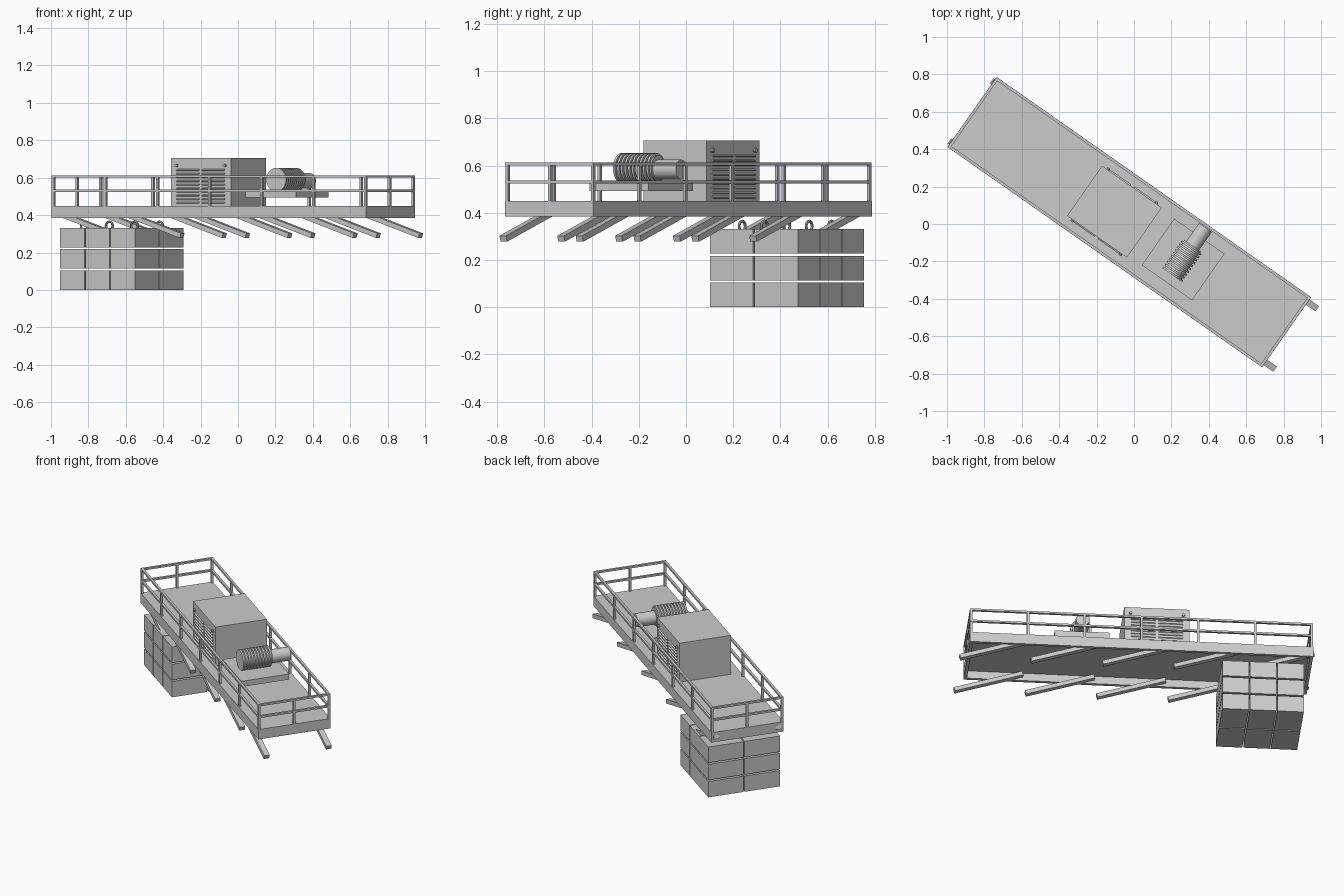
import bpy, bmesh, math
from mathutils import Matrix, Vector

if "Cube" in bpy.data.objects:
    bpy.data.objects.remove(bpy.data.objects["Cube"])

# Everything is built in platform axes (u along, v across) and then turned into place
PLACE = Matrix.Translation((-0.025, 0.01, 0)) @ Matrix.Rotation(math.radians(-35), 4, 'Z')


def box(bm, u, v, z, mat=Matrix()):
    """Box between (min, max) pairs, optionally transformed."""
    c = [(p[0] + p[1]) / 2 for p in (u, v, z)]
    s = [p[1] - p[0] for p in (u, v, z)]
    m = mat @ Matrix.Translation(c) @ Matrix.Diagonal((*s, 1))
    bmesh.ops.create_cube(bm, size=1, matrix=m)


def bar(bm, a, b, w, h):
    """Rectangular bar from a to b."""
    a, b = Vector(a), Vector(b)
    d = b - a
    side = Vector((0, 0, 1)).cross(d)
    side = side.normalized() if side.length > 1e-6 else Vector((0, 1, 0))
    x = d.normalized()
    rot = Matrix((x, side, x.cross(side))).transposed().to_4x4()
    box(bm, (0, d.length), (-w / 2, w / 2), (-h / 2, h / 2), Matrix.Translation(a) @ rot)


def lathe(bm, profile, mat, steps=24):
    """Spin (radius, height) points about local z."""
    vs = [bm.verts.new((r, 0, h)) for r, h in profile]
    es = [bm.edges.new(p) for p in zip(vs, vs[1:])]
    bmesh.ops.spin(bm, geom=vs + es, cent=(0, 0, 0), axis=(0, 0, 1),
                   angle=math.tau, steps=steps, use_merge=True)
    bmesh.ops.remove_doubles(bm, verts=bm.verts, dist=1e-5)
    bmesh.ops.transform(bm, matrix=mat, verts=bm.verts)


def finish(name, bm, smooth=False):
    bmesh.ops.recalc_face_normals(bm, faces=bm.faces)
    me = bpy.data.meshes.new(name)
    bm.to_mesh(me)
    bm.free()
    ob = bpy.data.objects.new(name, me)
    ob.matrix_world = PLACE
    bpy.context.collection.objects.link(ob)
    if smooth:
        bpy.ops.object.select_all(action='DESELECT')
        ob.select_set(True)
        bpy.context.view_layer.objects.active = ob
        bpy.ops.object.shade_smooth_by_angle(angle=math.radians(35))
    return ob


L, W = 1.027, 0.229   # half length and width of the deck

# Deck plate
bm = bmesh.new()
box(bm, (-L, L), (-W, W), (0.435, 0.45))
finish("deck_plate", bm)

# Edge beams under the plate
bm = bmesh.new()
for s in (-1, 1):
    box(bm, (-L, L), sorted((s * W, s * (W - 0.02))), (0.385, 0.437))
    box(bm, sorted((s * L, s * (L - 0.02))), (-W + 0.02, W - 0.02), (0.385, 0.437))
finish("edge_beams", bm)

# Guard rails: posts, then top and middle rails
bm = bmesh.new()
pu, pv, t = L - 0.008, W - 0.008, 0.007
posts = [(-pu + i * pu / 3, s * pv) for i in range(7) for s in (-1, 1)] + [(-pu, 0), (pu, 0)]
for u, v in posts:
    box(bm, (u - t, u + t), (v - t, v + t), (0.45, 0.605))
finish("rail_posts", bm)
bm = bmesh.new()
for z in (0.53, 0.607):
    for s in (-1, 1):
        bar(bm, (-pu - t, s * pv, z), (pu + t, s * pv, z), 0.015, 0.012)
        bar(bm, (s * pu, -pv, z), (s * pu, pv, z), 0.015, 0.012)
finish("guard_rails", bm)

# Slanted support struts, five pairs
bm = bmesh.new()
for i in range(5):
    end = 1.085 - i * 0.427
    for s in (-1, 1):
        bar(bm, (end - 0.41, s * 0.197, 0.421), (end, s * 0.197, 0.29), 0.034, 0.026)
finish("support_struts", bm)

# Machine cabin
bm = bmesh.new()
box(bm, (-0.292, 0.098), (-0.163, 0.163), (0.45, 0.706))
finish("machine_cabin", bm)

# Louvre slats and bolts on both long sides of the cabin
bm = bmesh.new()
for s in (-1, 1):
    for col in (-0.083, 0.083):
        for row in range(10):
            tilt = (Matrix.Translation((-0.097 + col, s * 0.164, 0.467 + row * 0.0195))
                    @ Matrix.Rotation(s * math.radians(-35), 4, 'X'))
            box(bm, (-0.073, 0.073), (-0.007, 0.007), (-0.002, 0.002), tilt)
finish("louvre_slats", bm)
bm = bmesh.new()
for s in (-1, 1):
    for u in (-0.255, 0.06):
        bmesh.ops.create_cone(bm, cap_ends=True, segments=10, radius1=0.009, radius2=0.009, depth=0.014,
                              matrix=Matrix.Translation((u, s * 0.168, 0.665)) @ Matrix.Rotation(math.pi / 2, 4, 'X'))
finish("cabin_bolts", bm)

# Winch base
bm = bmesh.new()
box(bm, (0.186, 0.514), (-0.15, 0.153), (0.493, 0.53))
finish("winch_base", bm)

# Ribbed winch drum and its motor, lying across the deck
across = Matrix.Translation((0.35, 0, 0.589)) @ Matrix.Rotation(-math.pi / 2, 4, 'X')
prof = [(0, -0.1)]
ribs, pitch = 10, 0.019
for i in range(ribs):
    h = -0.1 + i * pitch
    prof += [(0.064, h), (0.064, h + 0.011), (0.054, h + 0.011), (0.054, h + pitch)]
prof += [(0, -0.1 + ribs * pitch)]
bm = bmesh.new()
lathe(bm, prof, across)
finish("winch_drum", bm, True)
bm = bmesh.new()
lathe(bm, [(0, 0.08), (0.042, 0.08), (0.042, 0.21), (0, 0.21)],
      Matrix.Translation((0, 0, -0.006)) @ across)
finish("winch_motor", bm, True)

# Stacked counterweight blocks, 3 x 2 x 3, with lifting eyes on the top layer
blocks, eyes = bmesh.new(), bmesh.new()
for i in (-1, 0, 1):
    for j in (-0.5, 0.5):
        u, v = -0.727 + i * 0.1645, j * 0.231
        for k in range(3):
            box(blocks, (u - 0.079, u + 0.079), (v - 0.112, v + 0.112), (k * 0.1135, k * 0.1135 + 0.104))
        eye = bmesh.new()
        ring = [(0.022 + 0.006 * math.cos(a * math.tau / 8), 0.006 * math.sin(a * math.tau / 8)) for a in range(9)]
        lathe(eye, ring, Matrix.Translation((u, v, 0.343)) @ Matrix.Rotation(math.pi / 2, 4, 'X'), 16)
        tmp = bpy.data.meshes.new("eye_tmp")
        eye.to_mesh(tmp)
        eye.free()
        eyes.from_mesh(tmp)
        bpy.data.meshes.remove(tmp)
finish("counterweight_blocks", blocks)
finish("lifting_eyes", eyes, True)
